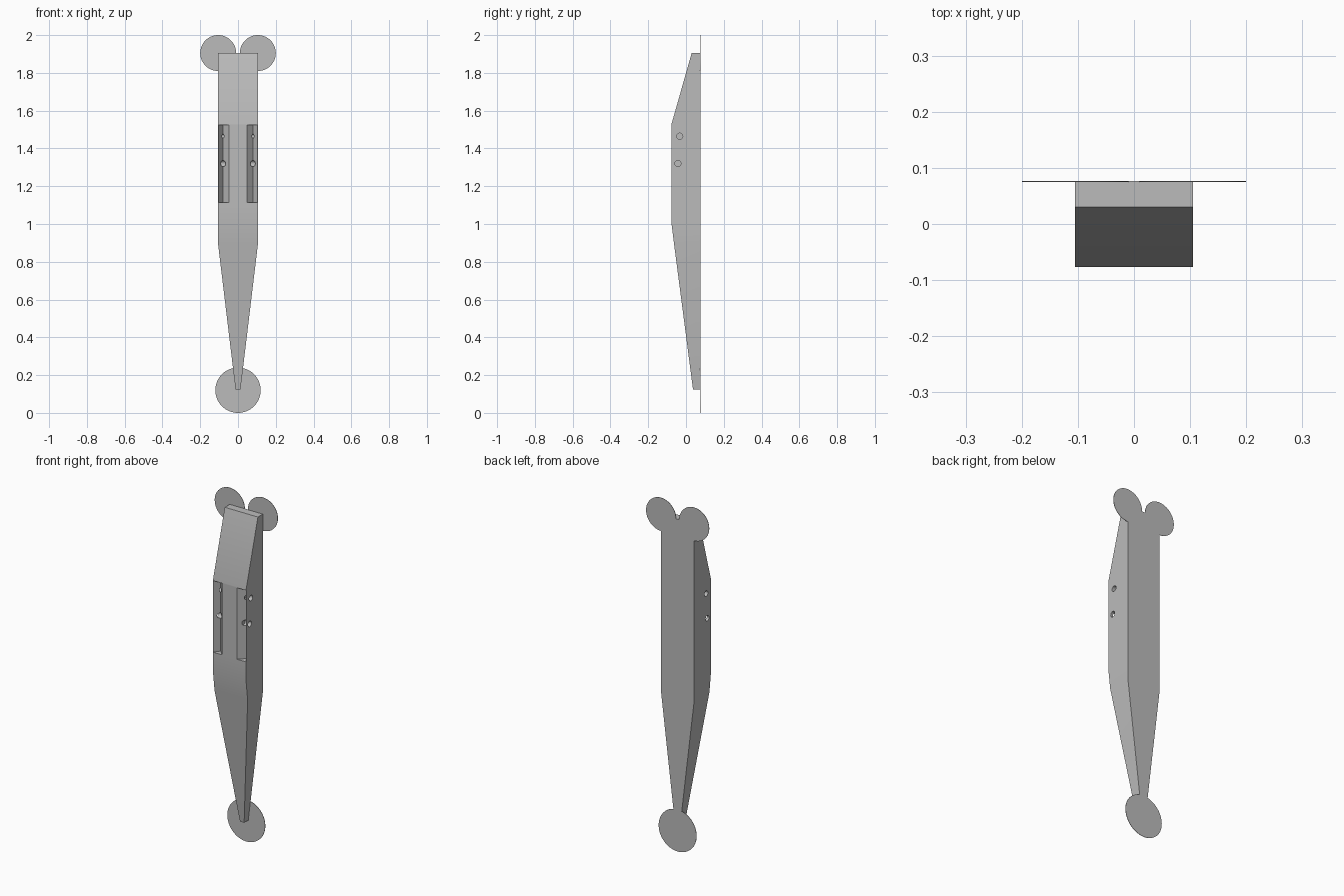
import bpy, bmesh, math
from mathutils import Matrix

cube = bpy.data.objects.get("Cube")
if cube:
    bpy.data.objects.remove(cube, do_unlink=True)

grey = bpy.data.materials.new("plain grey")
grey.use_nodes = True
colour = (0.5, 0.5, 0.5, 1)
grey.diffuse_color = colour
grey.node_tree.nodes["Principled BSDF"].inputs["Base Color"].default_value = colour

BACK = 0.0765


def add_object(name, bm):
    bmesh.ops.recalc_face_normals(bm, faces=bm.faces)
    mesh = bpy.data.meshes.new(name)
    bm.to_mesh(mesh)
    bm.free()
    mesh.materials.append(grey)
    obj = bpy.data.objects.new(name, mesh)
    bpy.context.collection.objects.link(obj)
    return obj


def loft(name, rings):
    """Closed solid through a stack of equal-sized rings."""
    bm = bmesh.new()
    rows = [[bm.verts.new(p) for p in ring] for ring in rings]
    for low, high in zip(rows, rows[1:]):
        for i in range(len(low)):
            j = (i + 1) % len(low)
            bm.faces.new((low[i], low[j], high[j], high[i]))
    bm.faces.new(rows[0])
    bm.faces.new(rows[-1])
    return add_object(name, bm)


def cylinder(name, centre, radius, depth, axis, segments):
    bm = bmesh.new()
    turn = Matrix.Rotation(math.pi / 2, 4, axis)
    bmesh.ops.create_cone(bm, cap_ends=True, segments=segments, radius1=radius,
                          radius2=radius, depth=depth,
                          matrix=Matrix.Translation(centre) @ turn)
    return add_object(name, bm)


def activate(obj):
    bpy.ops.object.select_all(action='DESELECT')
    obj.select_set(True)
    bpy.context.view_layer.objects.active = obj


def cut(obj, cutter):
    activate(obj)
    mod = obj.modifiers.new("cut", 'BOOLEAN')
    mod.operation = 'DIFFERENCE'
    mod.solver = 'EXACT'
    mod.object = cutter
    bpy.ops.object.modifier_apply(modifier=mod.name)
    bpy.data.objects.remove(cutter, do_unlink=True)


# Tapered body: height, half width, front depth
levels = [(0.125, 0.013, 0.037), (0.89, 0.105, -0.0627), (1.0, 0.105, BACK * -1),
          (1.53, 0.105, BACK * -1), (1.905, 0.105, 0.03)]
body = loft("body", [[(-w, y, z), (w, y, z), (w, BACK, z), (-w, BACK, z)]
                     for z, w, y in levels])

for side in (-1, 1):
    # V-shaped pocket along each front edge
    groove = [(0.08, -0.043), (0.129, -0.111), (0.014, -0.111)]
    cut(body, loft("pocket_cutter", [[(side * x, y, z) for x, y in groove]
                                     for z in (1.115, 1.525)]))
    # Blind pin holes drilled in from the side
    for y, z in ((-0.033, 1.465), (-0.043, 1.32)):
        cut(body, cylinder("hole_cutter", (side * 0.095, y, z), 0.016, 0.06, 'Y', 24))

# Thin round pads flush with the back
pads = [cylinder("lower_pad", (0, BACK - 0.001, 0.12), 0.12, 0.002, 'X', 64)]
for name, side in (("upper_left_pad", 1), ("upper_right_pad", -1)):
    pads.append(cylinder(name, (side * 0.105, BACK - 0.001, 1.905), 0.095, 0.002, 'X', 64))

for obj in [body] + pads:
    activate(obj)
    bpy.ops.object.shade_smooth_by_angle(angle=math.radians(30))
